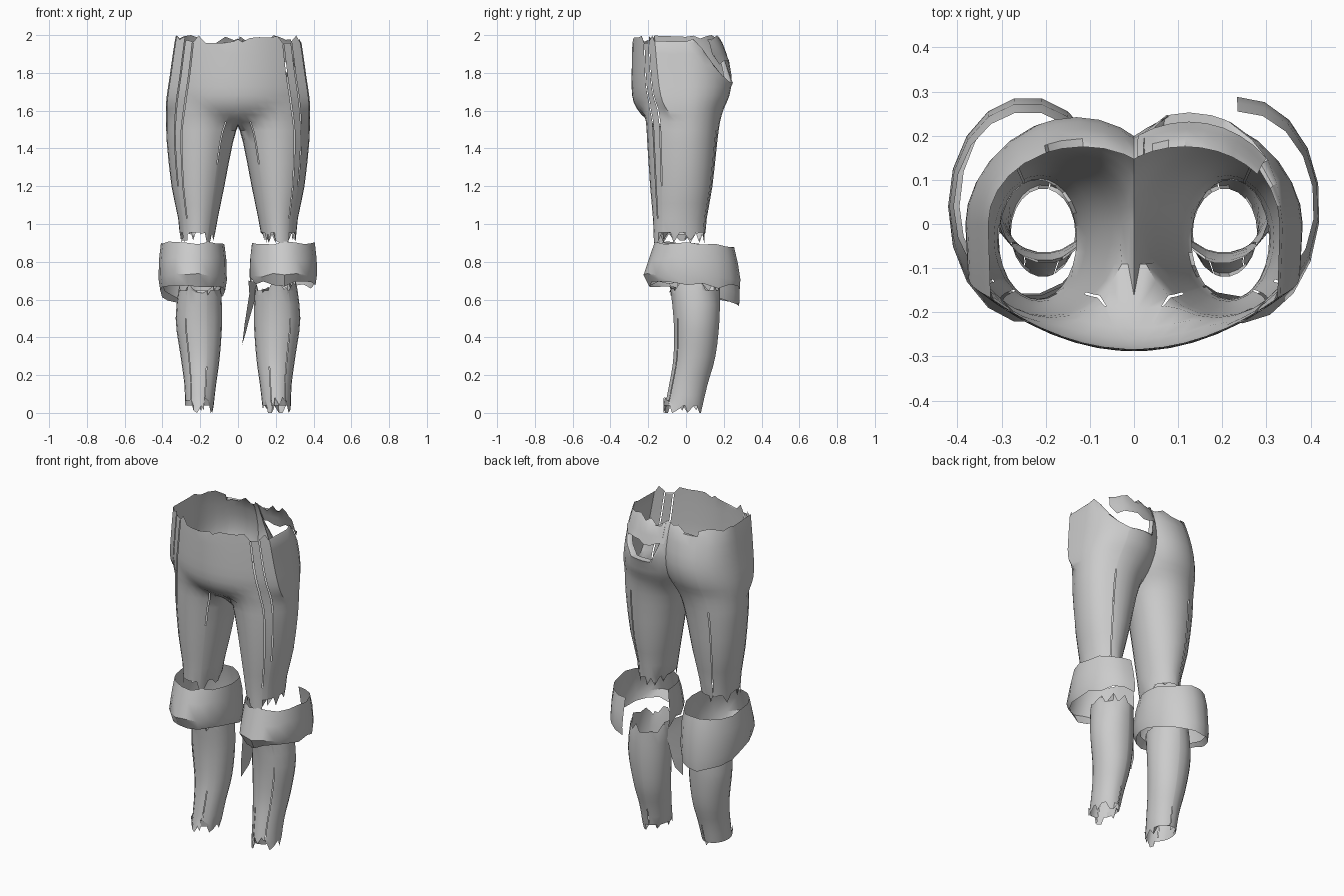
import bpy, bmesh, math, random

if "Cube" in bpy.data.objects:
    bpy.data.objects.remove(bpy.data.objects["Cube"])

random.seed(4)
mat = bpy.data.materials.new("light grey cloth")
mat.diffuse_color = (0.6, 0.6, 0.6, 1)
mat.use_nodes = True
mat.node_tree.nodes["Principled BSDF"].inputs["Base Color"].default_value = mat.diffuse_color


def spline(rows, steps=2):
    """Catmull-Rom rows of numbers so profiles curve smoothly."""
    out = []
    for i in range(len(rows) - 1):
        a, b = rows[max(i - 1, 0)], rows[i]
        c, d = rows[i + 1], rows[min(i + 2, len(rows) - 1)]
        for k in range(steps):
            t = k / steps
            out.append([0.5 * (2 * q + (r - p) * t + (2 * p - 5 * q + 4 * r - s) * t * t
                               + (3 * q - p - 3 * r + s) * t ** 3)
                        for p, q, r, s in zip(a, b, c, d)])
    return out + [list(rows[-1])]


def angles(count, slits):
    """Even angles in degrees, with narrow columns where the cloth is slit."""
    base = [360 * i / count for i in range(count)]
    base = [a for a in base if all(abs(a - s[0]) > 5 for s in slits)]
    return sorted(base + [s[0] - 1 for s in slits] + [s[0] + 1 for s in slits])


def loft(bm, side, rings, angs, slits=(), closed=True, top=0.0, bottom=0.0, shape=None):
    """Sheet tube. Ring = z, cx, cy, rx, ry front, ry back, belly depth."""
    grid = []
    for j, (z, cx, cy, rx, rf, rb, belly) in enumerate(rings):
        row = []
        for a in angs:
            c, s = math.cos(math.radians(a)), math.sin(math.radians(a))
            x, y = cx + rx * c, cy + (rb if s > 0 else rf) * s
            if s < 0 and belly > 0:
                y = min(y, x * x * 1.1 - belly)
            zz = z
            if j == 0:
                zz -= top * random.random() ** 1.3
            if j == len(rings) - 1:
                zz += bottom * random.choice((0, 0.15, 0.5, 0.8, 1))
            if shape:
                x, y, zz = shape(a, x, y, zz)
            row.append(bm.verts.new((x * side, y, zz)))
        grid.append(row)
    n = len(angs)
    for j in range(len(rings) - 1):
        zm = (rings[j][0] + rings[j + 1][0]) / 2
        for i in range(n if closed else n - 1):
            k = (i + 1) % n
            mid = (angs[i] + angs[k]) / 2
            if any(abs(mid - s[0]) < 0.6 and s[1] < zm < s[2] for s in slits):
                continue
            f = [grid[j][i], grid[j + 1][i], grid[j + 1][k], grid[j][k]]
            bm.faces.new(f if side > 0 else f[::-1])


def finish(bm, name, angle=40):
    me = bpy.data.meshes.new(name)
    bm.to_mesh(me)
    bm.free()
    ob = bpy.data.objects.new(name, me)
    bpy.context.collection.objects.link(ob)
    me.materials.append(mat)
    bpy.ops.object.select_all(action='DESELECT')
    ob.select_set(True)
    bpy.context.view_layer.objects.active = ob
    bpy.ops.object.shade_smooth_by_angle(angle=math.radians(angle))
    return ob


# Trousers: each half is a tube cut at the centre plane, then welded
thigh = spline([
    (2.00, .115, 0, .215, .235, .175, .283),
    (1.90, .12, 0, .225, .24, .215, .286),
    (1.78, .13, 0, .232, .24, .242, .288),
    (1.68, .145, 0, .232, .235, .23, .285),
    (1.61, .16, 0, .222, .228, .20, .26),
    (1.54, .185, 0, .195, .212, .18, .19),
    (1.43, .202, 0, .175, .205, .165, 0),
    (1.20, .212, -.01, .140, .18, .15, 0),
    (1.03, .212, -.03, .105, .145, .14, 0),
    (.90, .218, -.035, .088, .135, .135, 0)])


def tear_line(a):
    # height of the diagonal tear across the back of the right hip
    return max(1.75, 2.0 - .26 * math.sin(math.radians(min(90, max(0, a - 15) * 1.5))))


def below_tear(a, x, y, z):
    if 15 < a < 112 and z > tear_line(a):
        y *= 1 + 1.0 * (z - tear_line(a))
        z = tear_line(a)
    return x, y, z


def above_tear(a, x, y, z):
    return x, y, max(z, min(1.985, tear_line(a) + .05))


pants = bmesh.new()
for side in (-1, 1):
    half = bmesh.new()
    slits = [(304, 1.0, 1.93), (319, 1.25, 2.0), (232, 1.28, 1.53), (68, .95, 1.5)]
    loft(half, side, thigh, angles(28, slits), slits, top=.06, bottom=.09,
         shape=below_tear if side > 0 else None)
    bmesh.ops.bisect_plane(half, geom=half.verts[:] + half.edges[:] + half.faces[:],
                           plane_co=(0, 0, 0), plane_no=(-side, 0, 0), clear_outer=True)
    bmesh.ops.dissolve_degenerate(half, dist=.0005, edges=half.edges[:])
    tmp = bpy.data.meshes.new("half")
    half.to_mesh(tmp)
    half.free()
    pants.from_mesh(tmp)
    bpy.data.meshes.remove(tmp)
centre = [v for v in pants.verts if abs(v.co.x) < .001 and (v.co.y < .1 or v.co.z < 1.7)]
bmesh.ops.remove_doubles(pants, verts=centre, dist=.004)
max(pants.verts, key=lambda v: v.co.z).co.z = 2.0
finish(pants, "torn_trousers")

# Torn waist piece left standing above the tear
bm = bmesh.new()
loft(bm, 1, thigh[:4], [40 + 10 * i for i in range(9)], closed=False, top=.05,
     bottom=.03, shape=above_tear)
finish(bm, "torn_waist_flap")

# Lower legs
shin = spline([
    (.70, .20, .045, .108, .135, .135, 0),
    (.50, .207, .055, .123, .122, .124, 0),
    (.30, .200, .045, .104, .112, .112, 0),
    (.15, .200, .010, .084, .10, .105, 0),
    (.00, .206, -.02, .073, .10, .10, 0)], 3)
for side, name in ((-1, "left_shin"), (1, "right_shin")):
    bm = bmesh.new()
    slits = [(305, .06, .52), (250, .0, .25), (100, .0, .14)]
    loft(bm, side, shin, angles(22, slits), slits, top=.09, bottom=.085)
    min(bm.verts, key=lambda v: v.co.z).co.z = 0
    finish(bm, name)

# Loose knee bands: left is a ring hanging low behind, right is open at the back
band = [(.90, .24, .04, .168, .205, .215, 0),
        (.82, .24, .04, .178, .235, .235, 0),
        (.73, .24, .04, .181, .265, .248, 0),
        (.67, .24, .04, .172, .235, .245, 0)]


def droop(a, x, y, z):
    t = max(0, (y + .05) / .33)
    return x, y, z - t * (.10 if z < .75 else .03) + random.uniform(-.008, .008)


def droop_small(a, x, y, z):
    return x, y, z - max(0, y) * .08 + random.uniform(-.01, .01)


bm = bmesh.new()
loft(bm, -1, band + [(.70, .24, .04, .155, .20, .23, 0)],
     [i * 20 for i in range(18)], shape=droop)
finish(bm, "left_knee_band", 30)
bm = bmesh.new()
loft(bm, 1, band, [-188 + i * 20 for i in range(15)], closed=False, bottom=.03,
     shape=droop_small)
finish(bm, "right_knee_band", 30)

# Strip of cloth hanging from the right band
bm = bmesh.new()
rows = [((.055, -.05, .70), (.10, .07, .69)), ((.06, -.04, .63), (.09, .06, .60)),
        ((.035, -.02, .47), (.055, .06, .48)), ((.022, 0, .36), (.04, .05, .42))]
vs = [[bm.verts.new(p) for p in r] for r in rows]
for a, b in zip(vs, vs[1:]):
    bm.faces.new((a[0], b[0], b[1], a[1]))
finish(bm, "hanging_strip")
